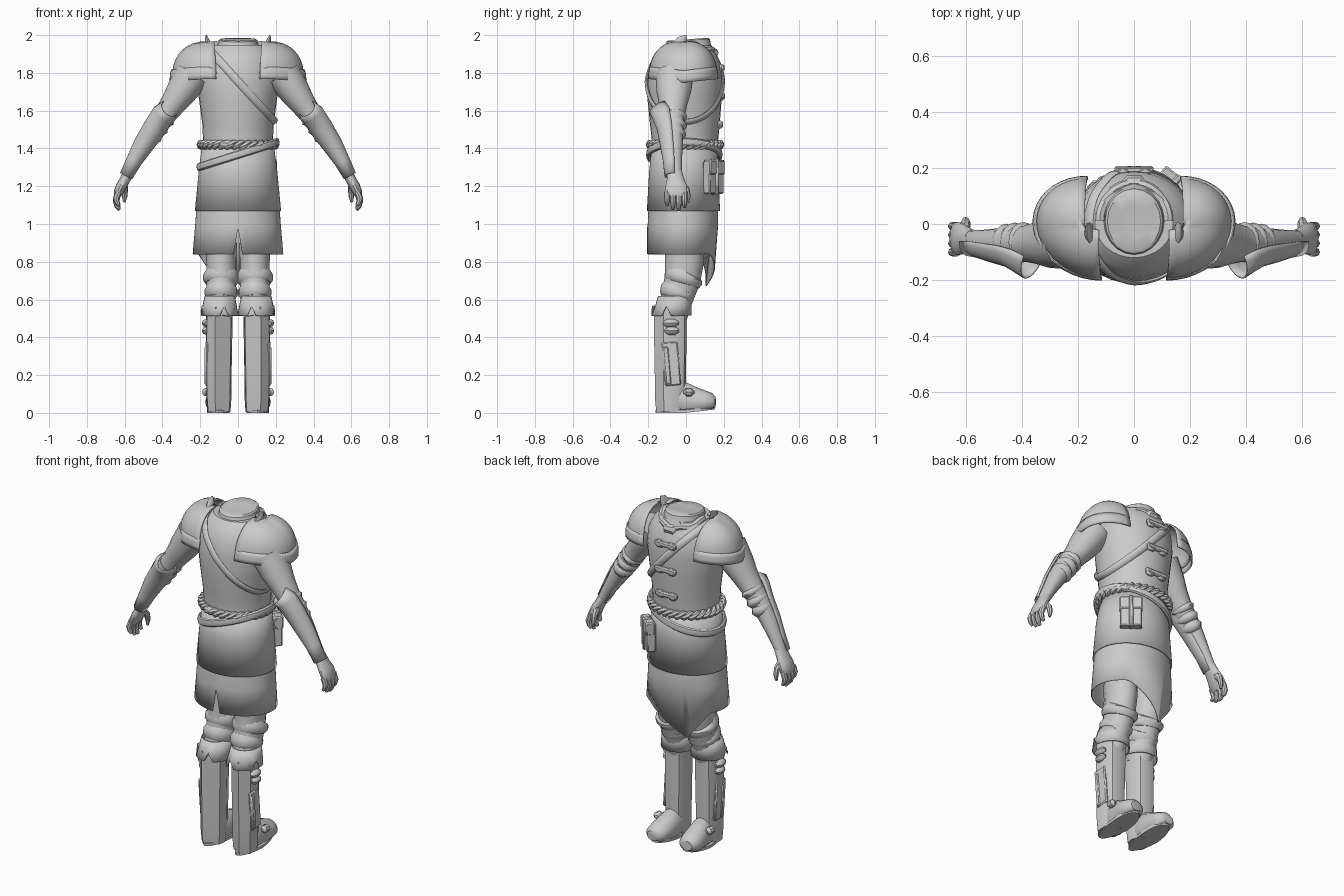
import bpy, bmesh, math
from math import sin, cos, pi, radians
from mathutils import Vector, Matrix

if "Cube" in bpy.data.objects:
    bpy.data.objects.remove(bpy.data.objects["Cube"], do_unlink=True)

grey = bpy.data.materials.new("plain grey")
grey.use_nodes = True
grey.diffuse_color = (0.6, 0.6, 0.6, 1)
grey.node_tree.nodes["Principled BSDF"].inputs["Base Color"].default_value = grey.diffuse_color


def add(name, bm, mirror=False, angle=40, solid=0, bevel=0):
    bmesh.ops.recalc_face_normals(bm, faces=bm.faces)
    me = bpy.data.meshes.new(name)
    bm.to_mesh(me)
    bm.free()
    me.materials.append(grey)
    me.shade_smooth()
    me.set_sharp_from_angle(angle=radians(angle))
    ob = bpy.data.objects.new(name, me)
    bpy.context.collection.objects.link(ob)
    if solid:
        ob.modifiers.new("thickness", 'SOLIDIFY').thickness = solid
    if bevel:
        ob.modifiers.new("bevel", 'BEVEL').width = bevel
    if mirror:
        ob.modifiers.new("mirror", 'MIRROR')
    return ob


def loft(name, rings, closed=True, caps=True, cyclic=False, **kw):
    """Skin a list of equal-length rings."""
    bm = bmesh.new()
    vs = [[bm.verts.new(p) for p in r] for r in rings]
    n = len(vs[0])
    pairs = list(zip(vs, vs[1:])) + ([(vs[-1], vs[0])] if cyclic else [])
    for a, b in pairs:
        for i in range(n if closed else n - 1):
            j = (i + 1) % n
            bm.faces.new((a[i], a[j], b[j], b[i]))
    if caps and closed and not cyclic:
        bm.faces.new(vs[0])
        bm.faces.new(vs[-1])
    return add(name, bm, **kw)


def tube(name, pts, n=14, up=(0, 1, 0), arc=(0, 2 * pi), floor=None, cyclic=False, **kw):
    """Sweep an ellipse (x, y, z, side radius, up radius) along a path."""
    whole = arc[1] - arc[0] > 6.2
    rings = []
    for i, p in enumerate(pts):
        c = Vector(p[:3])
        if cyclic:
            q, r = pts[i - 1], pts[(i + 1) % len(pts)]
        else:
            q, r = pts[max(i - 1, 0)], pts[min(i + 1, len(pts) - 1)]
        t = (Vector(r[:3]) - Vector(q[:3])).normalized()
        a = Vector(up).cross(t).normalized()
        b = t.cross(a)
        ring = []
        for k in range(n):
            w = arc[0] + (arc[1] - arc[0]) * k / (n if whole else n - 1)
            v = c + a * p[3] * cos(w) + b * p[4] * sin(w)
            if floor is not None:
                v.z = max(v.z, floor + max(0, v.y) * 0.12)
            ring.append(v)
        rings.append(ring)
    return loft(name, rings, closed=whole, cyclic=cyclic, **kw)


def box(name, loc, size, turn=0, tilt=0, mirror=False, bevel=0.006):
    bm = bmesh.new()
    m = Matrix.Translation(loc) @ Matrix.Rotation(turn, 4, 'Z') @ Matrix.Rotation(tilt, 4, 'X')
    bmesh.ops.create_cube(bm, size=1, matrix=m @ Matrix.Diagonal((*size, 1)))
    return add(name, bm, mirror, bevel=bevel)


# Body outline: height, half width, back, front
BODY = [(1.28, .195, -.19, .168), (1.42, .185, -.178, .168), (1.52, .188, -.19, .178),
        (1.65, .205, -.203, .188), (1.76, .22, -.205, .193), (1.85, .212, -.19, .185),
        (1.91, .182, -.16, .155), (1.948, .14, -.12, .13)]


def body(z, t, grow=0):
    z = min(max(z, BODY[0][0]), BODY[-1][0])
    for lo, hi in zip(BODY, BODY[1:]):
        if z <= hi[0]:
            f = (z - lo[0]) / (hi[0] - lo[0])
            rx, y0, y1 = (lo[i] + f * (hi[i] - lo[i]) for i in (1, 2, 3))
            break
    return Vector(((rx + grow) * cos(t), (y0 + y1) / 2 + ((y1 - y0) / 2 + grow) * sin(t), z))


def turn_steps(n):
    return [2 * pi * i / n for i in range(n)]


# Torso, closed neck and scarf across the front
loft("torso", [[body(s[0], t) for t in turn_steps(32)] for s in BODY])
loft("neck", [[(r * cos(t), .01 + r * 1.12 * sin(t), z + .008 * sin(t)) for t in turn_steps(20)]
              for r, z in ((.125, 1.91), (.11, 1.94), (.103, 1.972), (.095, 1.978), (.05, 1.974))])
tube("scarf", [(.122 * cos(t), .012 + .13 * sin(t), 1.95 - .035 * sin(t) + .006 * sin(7 * t), .02, .02)
               for t in [pi * k / 24 for k in range(25)]], n=8, up=(0, 0, 1))
tube("scarf_knot", [(-.05, .13, 1.92, .01, .01), (-.02, .145, 1.905, .028, .028),
                    (.02, .145, 1.905, .028, .028), (.05, .13, 1.92, .01, .01)], n=8)

# Front closures
for i, z in enumerate((1.83, 1.68, 1.53)):
    y = body(z, pi / 2).y
    box(f"closure_{i}", (0, y + .006, z), (.14, .022, .028))
    for s in (-1, 1):
        box(f"closure_tab_{i}_{s}", (s * .04, y + .002, z - .004), (.05, .028, .042), bevel=.01)

# Diagonal strap around the chest
path = []
for t in turn_steps(64):
    x = 0.2 * cos(t)
    for _ in range(12):
        p = body(min(1.945, 1.755 - 1.1 * x), t, .004)
        x = (x + p.x) / 2
    path.append((*p, .01, .021))
tube("chest_strap", path, n=8, up=(.74, 0, .67), cyclic=True)

# Twisted rope belt and slanted belt
for s in range(2):
    pts = []
    for t in turn_steps(240):
        w = 16 * t + s * pi
        p = body(1.42, t, .009 + .012 * cos(w))
        pts.append((p.x, p.y, 1.42 + .013 * sin(w), .014, .014))
    tube(f"rope_strand_{s}", pts, n=6, up=(0, 0, 1), cyclic=True)
tube("slanted_belt", [(.207 * cos(t), -.009 + .19 * sin(t), 1.368 + .066 * cos(t), .013, .022)
                      for t in turn_steps(56)], n=8, up=(0, 0, 1), cyclic=True)
box("belt_knot", (-.05, -.182, 1.42), (.09, .035, .04), bevel=.012)

# Pouch hanging from the belt
for nm, off, z, size in (("pouch", 0, 1.245, (.12, .05, .17)), ("pouch_flap", .006, 1.3, (.124, .05, .075)),
                         ("pouch_strap", .01, 1.25, (.024, .05, .19))):
    box(nm, (.143 + off * .6, .145 + off * .8, z), size, turn=radians(-40))

# Two-layer skirt with a back slit and a pointed front flap
SIDES = 64


def skirt_ring(rx, y0, y1, z):
    return [((rx * cos(t)), (y0 + y1) / 2 + (y1 - y0) / 2 * sin(t), z) for t in turn_steps(SIDES)]


loft("upper_skirt", [skirt_ring(.19, -.18, .168, 1.42), skirt_ring(.208, -.195, .172, 1.28),
                     skirt_ring(.228, -.207, .18, 1.07)], caps=False, solid=.008)
hem = []
for i, p in enumerate(skirt_ring(.24, -.207, .168, .84)):
    a = 360 * i / SIDES - 118
    drop = max(0, 1 - abs(a) / (65 if a < 0 else 32))
    z = .98 if i == SIDES * 3 // 4 else p[2] - .17 * drop
    k = 1 - .26 * drop ** 1.5
    hem.append((p[0] * k, p[1] * k, z))
loft("lower_skirt", [skirt_ring(.2, -.185, .15, 1.2), skirt_ring(.222, -.2, .17, 1.06),
                     skirt_ring(.227, -.203, .17, .99), hem], caps=False, solid=.006)

# Shoulder plates: a full dome over a flared rim, with a raised inner point


def dome(name, rx, ry, rz, z0, lo, hi, steps):
    rings = []
    for i in range(steps + 1):
        e = lo + (hi - lo) * i / steps
        c = cos(e) ** .88
        rings.append([(.14 + .025 * sin(t) + .015 * sin(e) * cos(t / 2) + rx * cos(t) * c,
                       -.015 + ry * sin(t) * c, z0 + rz * sin(e) + .02 * abs(sin(t)) * c)
                      for t in [-pi / 2 + pi * k / 20 for k in range(21)]])
    loft(name, rings, closed=False, mirror=True, solid=.008)


dome("shoulder_plate", .206, .181, .19, 1.775, 0, pi / 2 - .02, 9)
dome("shoulder_plate_rim", .22, .187, .19, 1.748, 0, .35, 3)
tube("shoulder_point", [(.15, -.07, 1.93, .018, .02), (.162, -.02, 1.965, .014, .035),
                        (.168, 0, 2.0, .003, .004)], n=8, mirror=True)

# Arms
tube("arm", [(.24, -.06, 1.79, .095, .1), (.3, -.065, 1.7, .082, .092),
             (.345, -.068, 1.635, .068, .075), (.385, -.07, 1.58, .06, .065), (.44, -.072, 1.505, .056, .06),
             (.49, -.07, 1.43, .048, .054), (.54, -.067, 1.345, .037, .046), (.585, -.062, 1.26, .03, .04)],
     n=16, mirror=True)
tube("forearm_guard", [(.362, -.125, 1.612, .052, .078), (.395, -.102, 1.58, .063, .08), (.44, -.087, 1.51, .063, .068),
                       (.5, -.078, 1.42, .055, .06), (.55, -.07, 1.335, .043, .052), (.592, -.068, 1.255, .036, .046)],
     n=14, arc=(pi * .95, pi * 2.2), mirror=True, solid=.006)
for i, (x, z, r) in enumerate(((.395, 1.565, .066), (.425, 1.52, .064), (.455, 1.475, .06))):
    d = .012 + .003 * i
    tube(f"elbow_wrap_{i}", [(x - d, -.067, z + d * 1.3, r - .014, r - .01), (x, -.065, z, r, r + .006),
                             (x + d, -.067, z - d * 1.3, r - .014, r - .01)], n=16, mirror=True, angle=70)

# Hands
tube("palm", [(.578, -.06, 1.275, .03, .04), (.598, -.056, 1.235, .027, .047), (.618, -.052, 1.2, .028, .058),
              (.634, -.052, 1.165, .025, .06), (.64, -.052, 1.145, .016, .05)], mirror=True)
for i, (y, length) in enumerate(((-.1, .06), (-.069, .08), (-.038, .085), (-.008, .07))):
    tube(f"finger_{i}", [(.632, y, 1.17, .017, .016), (.646, y, 1.165 - length * .5, .017, .016),
                         (.64, y, 1.165 - length * .85, .014, .013), (.628, y, 1.158 - length, .008, .008)],
         n=8, mirror=True)
tube("thumb", [(.605, -.03, 1.215, .02, .022), (.6, .003, 1.18, .018, .018),
               (.6, .012, 1.145, .014, .013), (.602, .011, 1.115, .007, .007)], n=8, mirror=True)

# Legs and knee wraps
tube("leg", [(.088, -.008, .9, .082, .103), (.088, -.008, .8, .08, .103), (.088, -.02, .7, .08, .095),
             (.092, -.05, .6, .076, .085), (.096, -.075, .5, .066, .078)], n=16, mirror=True)
for i, (y, z, r) in enumerate(((-.01, .715, .097), (-.043, .637, .088))):
    tube(f"knee_wrap_{i}", [(.089, y + .01, z + .032, r - .015, r - .005), (.089, y, z + .014, r, r + .006),
                            (.089, y - .005, z - .014, r, r + .006), (.09, y - .01, z - .032, r - .014, r - .005)],
         n=18, mirror=True)
cuff = []
for rx, ry, y, z in ((.08, .088, -.06, .62), (.09, .095, -.067, .57), (.1, .106, -.078, .515)):
    cuff.append([(.097 + rx * cos(t), y + ry * sin(t), z + (.05 if z < .52 and i in (17, 23) else 0))
                 for i, t in enumerate(turn_steps(24))])
loft("boot_cuff", cuff, caps=False, mirror=True, solid=.006)

# Boots: shaft with a sharp ridge down the back, foot and sole
SHAFT = [(.022, -.088), (.066, -.04), (.07, .03), (.045, .072), (.0, .082), (-.045, .07), (-.068, .02), (-.06, -.035)]
loft("boot_shaft", [[(cx + x * k, -.08 + y * k, z) for x, y in SHAFT]
                    for cx, k, z in ((.098, 1.0, .56), (.099, 1.01, .4), (.1, .97, .2), (.1, .95, .07), (.1, .88, .005))],
     mirror=True, angle=38)
tube("boot_foot", [(.1, -.11, .06, .04, .05), (.1, -.06, .068, .057, .08), (.1, -.0, .068, .062, .092),
                   (.104, .05, .062, .066, .074), (.108, .1, .058, .066, .06), (.112, .138, .057, .056, .048),
                   (.113, .156, .057, .034, .028)], n=16, up=(0, 0, 1), floor=.008, mirror=True)
loft("boot_sole", [[(.104 + (.06 + .008 * sin(t)) * cos(t), -.005 + .156 * sin(t), z + max(0, sin(t)) * .018)
                    for t in turn_steps(24)] for z in (0, .016)], mirror=True)

# Outer shin plates and buckles
box("shin_plate", (.164, -.078, .26), (.018, .085, .23), tilt=radians(5), mirror=True)
box("shin_plate_ridge", (.17, -.1, .25), (.016, .03, .2), tilt=radians(5), mirror=True)
for i, (y, z, w) in enumerate(((-.08, .475, .08), (-.075, .435, .07), (.015, .11, .05))):
    tube(f"boot_buckle_{i}", [(.164, y - w / 2, z, .012, .01), (.17, y - w / 4, z, .022, .022),
                              (.17, y + w / 4, z, .022, .022), (.164, y + w / 2, z, .012, .01)],
         n=8, up=(0, 0, 1), mirror=True)
